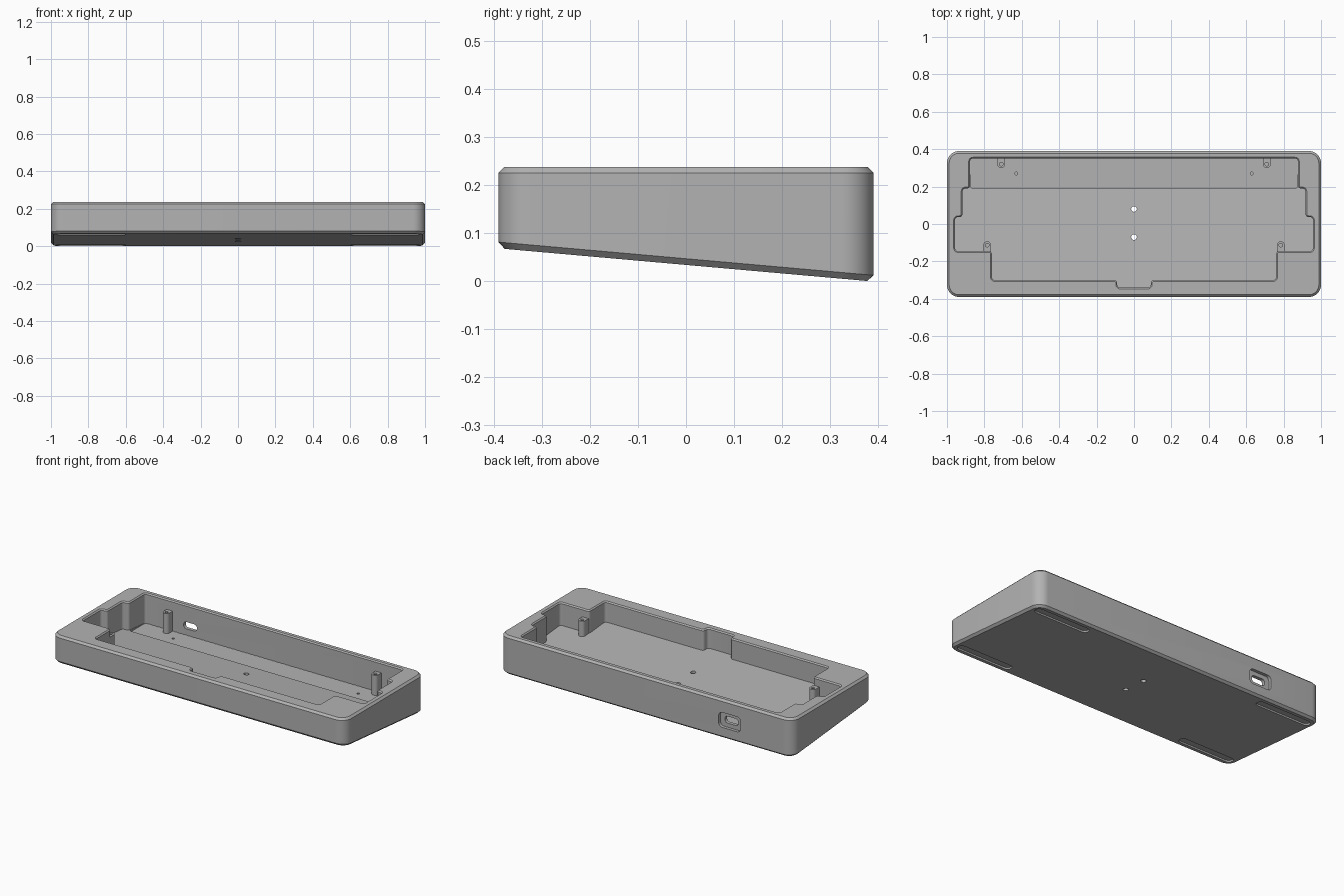
import bpy, bmesh, math
from mathutils import Vector

if "Cube" in bpy.data.objects:
    bpy.data.objects.remove(bpy.data.objects["Cube"], do_unlink=True)

TOP = 0.237
SLOPE = 0.0885

grey = bpy.data.materials.new("mid grey")
grey.use_nodes = True
colour = (0.45, 0.45, 0.45, 1)
grey.diffuse_color = colour
grey.node_tree.nodes["Principled BSDF"].inputs["Base Color"].default_value = colour


def under(y):
    """Height of the tilted underside."""
    return SLOPE * (0.377 - y)


def rounded(points, r, grow=0.0, steps=6):
    """Right-angled outline (counter-clockwise) with filleted corners, grown outward."""
    out = []
    for i, p in enumerate(points):
        p = Vector(p)
        u = (p - Vector(points[i - 1])).normalized()
        v = (Vector(points[(i + 1) % len(points)]) - p).normalized()
        n1, n2 = Vector((u.y, -u.x)), Vector((v.y, -v.x))
        side = 1 if u.x * v.y - u.y * v.x > 0 else -1
        rad = r + side * grow
        centre = p + (n1 + n2) * (grow - side * rad)
        for k in range(steps + 1):
            t = math.pi / 2 * k / steps
            out.append(centre + side * rad * (n1 * math.cos(t) + n2 * math.sin(t)))
    return out


def rect(x0, x1, y0, y1):
    return [(x0, y0), (x1, y0), (x1, y1), (x0, y1)]


def circle(x, y, r, n=24):
    return [Vector((x + r * math.cos(2 * math.pi * k / n),
                    y + r * math.sin(2 * math.pi * k / n))) for k in range(n)]


def loft(name, rings):
    """Solid through rings given as (outline, height or height function of y)."""
    bm = bmesh.new()
    loops = []
    for outline, z in rings:
        loops.append([bm.verts.new((p.x, p.y, z(p.y) if callable(z) else z)) for p in outline])
    for a, b in zip(loops, loops[1:]):
        for i in range(len(a)):
            j = (i + 1) % len(a)
            bm.faces.new((a[i], a[j], b[j], b[i]))
    bm.faces.new(loops[0][::-1])
    bm.faces.new(loops[-1])
    bmesh.ops.recalc_face_normals(bm, faces=bm.faces)
    mesh = bpy.data.meshes.new(name)
    bm.to_mesh(mesh)
    bm.free()
    mesh.materials.append(grey)
    ob = bpy.data.objects.new(name, mesh)
    bpy.context.collection.objects.link(ob)
    return ob


def activate(ob):
    bpy.ops.object.select_all(action='DESELECT')
    ob.select_set(True)
    bpy.context.view_layer.objects.active = ob


def cut(ob, cutter):
    cutter.hide_render = True
    mod = ob.modifiers.new("cut", 'BOOLEAN')
    mod.operation = 'DIFFERENCE'
    mod.solver = 'EXACT'
    mod.object = cutter
    activate(ob)
    bpy.ops.object.modifier_apply(modifier=mod.name)
    bpy.data.objects.remove(cutter, do_unlink=True)


# Wedge-shaped case with chamfered top and bottom rims
outer = rect(-1, 1, -0.39, 0.39)
case = loft("case", [
    (rounded(outer, 0.065, -0.013, 10), under),
    (rounded(outer, 0.065, 0, 10), lambda y: under(y) + 0.013),
    (rounded(outer, 0.065, 0, 10), TOP - 0.012),
    (rounded(outer, 0.065, -0.012, 10), TOP)])

# Stepped cavity with a sloping floor and a small chamfer round its mouth
half = [(0.09, -0.34), (0.09, -0.30), (0.76, -0.30), (0.76, -0.145), (0.957, -0.145),
        (0.957, 0.037), (0.917, 0.037), (0.917, 0.19), (0.877, 0.19), (0.877, 0.35)]
outline = half + [(-x, y) for x, y in reversed(half)]
inner, mouth = rounded(outline, 0.016), rounded(outline, 0.016, 0.007)
cut(case, loft("cavity_cutter", [
    (inner, lambda y: under(y) + 0.05), (inner, TOP - 0.007), (mouth, TOP), (mouth, TOP + 0.1)]))

# Lower level floor along the back
well = rounded(rect(-0.875, 0.875, 0.19, 0.349), 0.016)
cut(case, loft("back_floor_cutter", [(well, 0.052), (well, 0.08)]))

# Port in the back wall: shallow outer recess and a through slot
for w, h, r, y0, y1 in ((0.075, 0.046, 0.025, 0.371, 0.45), (0.045, 0.021, 0.018, 0.3, 0.4)):
    shape = rounded(rect(-w, w, -h, h), r)
    port = loft("port_cutter", [(shape, -y1), (shape, -y0)])
    port.rotation_euler = (math.pi / 2, 0, 0)
    port.location = (-0.57, 0, 0.112)
    bpy.context.view_layer.update()
    cut(case, port)

# Two holes through the floor
for y in (0.08, -0.07):
    hole = circle(0, y, 0.015)
    cut(case, loft("floor_hole_cutter", [(hole, -0.1), (hole, 0.15)]))

for s in (-1, 1):
    # Small blind holes in the back floor
    pin = circle(s * 0.63, 0.27, 0.008, 16)
    cut(case, loft("pin_hole_cutter", [(pin, 0.035), (pin, 0.1)]))
    # Foot slots in the underside
    for y in (-0.327, 0.327):
        x = s * 0.785
        slot = rounded(rect(x - 0.185, x + 0.185, y - 0.027, y + 0.027), 0.026)
        cut(case, loft("foot_slot_cutter", [
            (slot, lambda t: under(t) - 0.05), (slot, lambda t: under(t) + 0.01)]))

# Screw posts joined to the cavity walls
posts = []
for s, side in ((-1, "right"), (1, "left")):
    for place, x, y, y0, y1, top in (("back", 0.71, 0.32, 0.3, 0.375, 0.175),
                                     ("front", 0.785, -0.113, -0.175, -0.093, 0.187)):
        x *= s
        shape = rounded(rect(x - 0.021, x + 0.021, y0, y1), 0.02)
        post = loft(f"{place}_{side}_post", [(shape, lambda t: under(t) + 0.03), (shape, top)])
        bore = circle(x, y, 0.01, 16)
        cut(post, loft("bore_cutter", [(bore, top - 0.06), (bore, top + 0.05)]))
        posts.append(post)

for ob in [case] + posts:
    activate(ob)
    bpy.ops.object.shade_smooth_by_angle(angle=math.radians(30))
